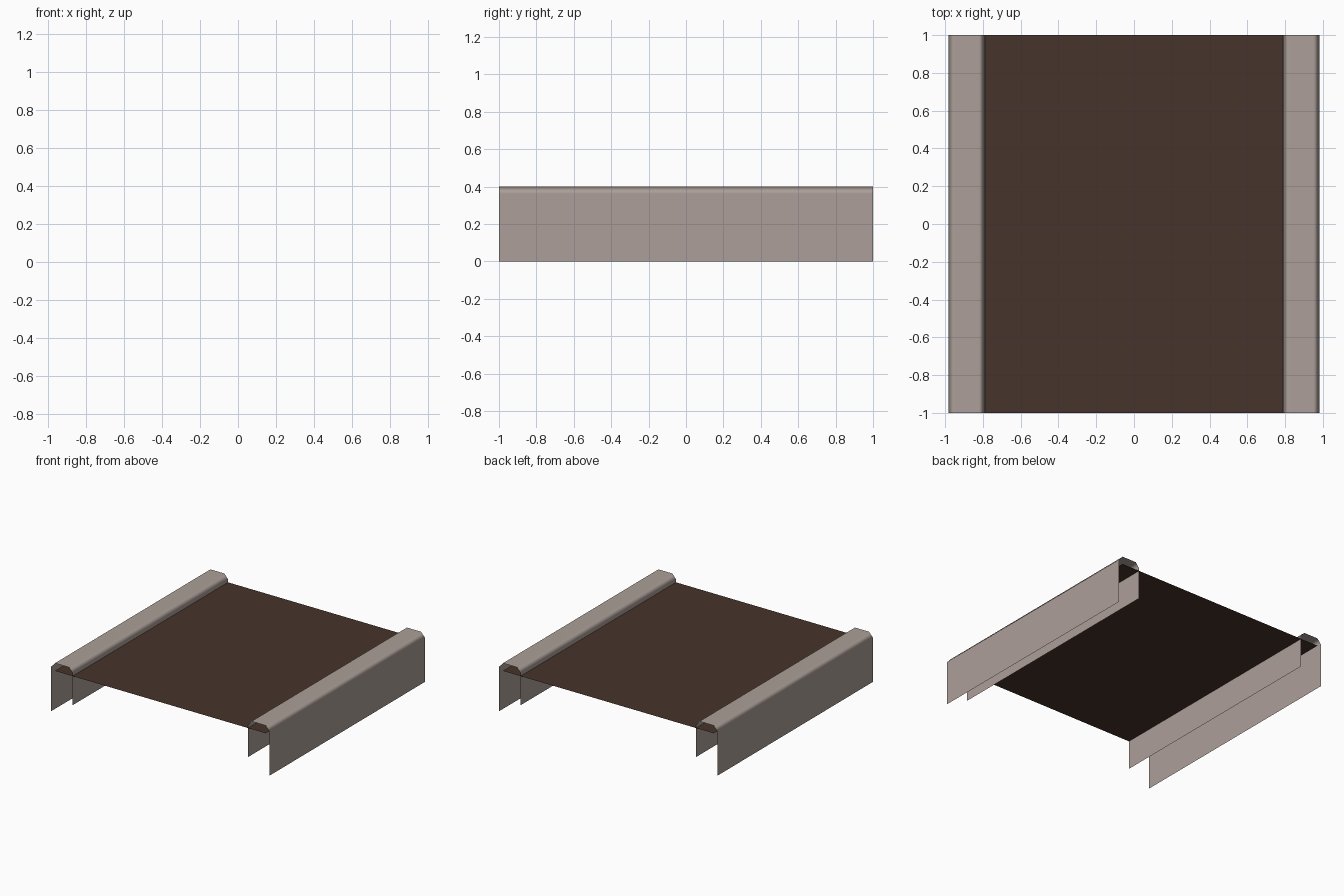
import bpy

if "Cube" in bpy.data.objects:
    bpy.data.objects.remove(bpy.data.objects["Cube"])

HALF_LENGTH = 1.0


def material(name, rgb):
    m = bpy.data.materials.new(name)
    m.diffuse_color = (*rgb, 1.0)
    m.use_nodes = True
    m.node_tree.nodes["Principled BSDF"].inputs["Base Color"].default_value = m.diffuse_color
    return m


def extruded_sheet(name, profile, mat, smooth=False):
    """Open sheet swept along y from an (x, z) profile running left to right."""
    verts = [(x, y, z) for x, z in profile for y in (-HALF_LENGTH, HALF_LENGTH)]
    faces = [(2 * i, 2 * i + 2, 2 * i + 3, 2 * i + 1)
             for i in range(len(profile) - 1)]
    mesh = bpy.data.meshes.new(name)
    mesh.from_pydata(verts, [], faces)
    mesh.materials.append(mat)
    for p in mesh.polygons:
        p.use_smooth = smooth
    mesh.update()
    obj = bpy.data.objects.new(name, mesh)
    bpy.context.collection.objects.link(obj)
    return obj


curb_mat = material("warm grey stone", (0.413, 0.347, 0.314))
floor_mat = material("dark brown earth", (0.061, 0.034, 0.025))

# Path surface, tucked a little under both curbs
extruded_sheet("path_floor", [(-0.95, 0.337), (0.95, 0.337)], floor_mat)

# Curbs: tall outer wall, chamfered cap, shorter inner wall
right_profile = [(0.79, 0.10), (0.79, 0.36), (0.822, 0.40),
                 (0.949, 0.40), (0.983, 0.362), (0.983, 0.0)]
left_profile = [(-x, z) for x, z in reversed(right_profile)]
for name, profile in (("left_curb", left_profile), ("right_curb", right_profile)):
    curb = extruded_sheet(name, profile, curb_mat, smooth=True)
    # Keeps the large faces flat and the chamfers softly rounded
    wn = curb.modifiers.new("soft_chamfers", 'WEIGHTED_NORMAL')
    wn.mode = 'FACE_AREA'
    wn.weight = 100
